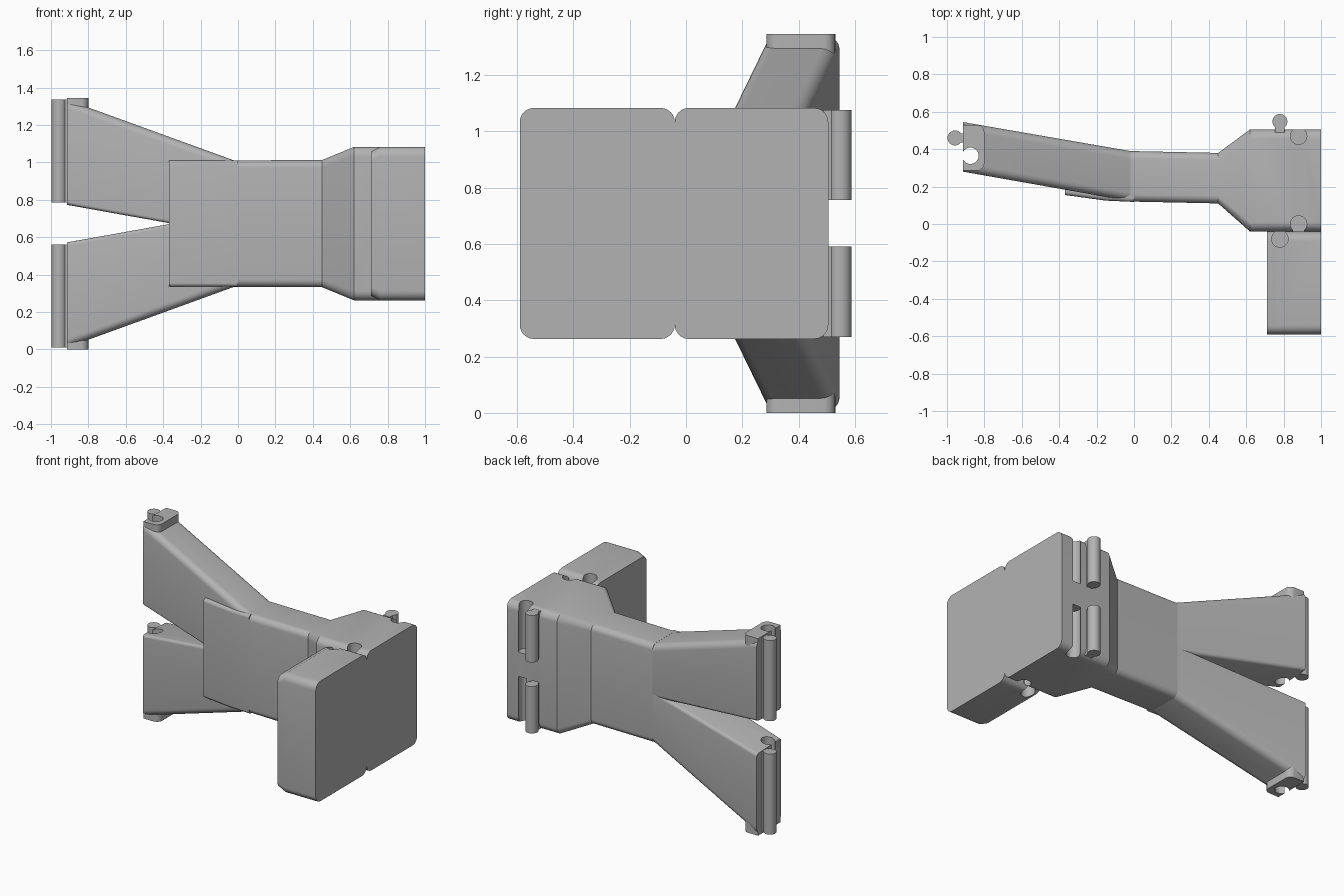
import bpy, bmesh, math
from mathutils import Vector

MID = 0.6725  # height of the mirror plane

if "Cube" in bpy.data.objects:
    bpy.data.objects.remove(bpy.data.objects["Cube"])

grey = bpy.data.materials.new("plain grey")
grey.use_nodes = True
grey.diffuse_color = (0.45, 0.45, 0.45, 1)
grey.node_tree.nodes["Principled BSDF"].inputs["Base Color"].default_value = (0.45, 0.45, 0.45, 1)


def rounded(corners, radii, steps=6):
    """Round each corner of a closed 3D outline."""
    out = []
    for i, p in enumerate(corners):
        a = p + (corners[i - 1] - p).normalized() * radii[i]
        b = p + (corners[(i + 1) % len(corners)] - p).normalized() * radii[i]
        mid = (a + b) / 2
        centre = mid + (mid - p)
        for k in range(steps + 1):
            t = k / steps * math.pi / 2
            out.append(centre + (a - centre) * math.cos(t) + (b - centre) * math.sin(t))
    return out


def skin(name, rings):
    """Join equal rings of points into a closed solid."""
    bm = bmesh.new()
    loops = [[bm.verts.new(p) for p in ring] for ring in rings]
    n = len(loops[0])
    for r, s in zip(loops, loops[1:]):
        for i in range(n):
            bm.faces.new((r[i], r[(i + 1) % n], s[(i + 1) % n], s[i]))
    bm.faces.new(loops[0])
    bm.faces.new(loops[-1])
    bmesh.ops.recalc_face_normals(bm, faces=bm.faces)
    mesh = bpy.data.meshes.new(name)
    bm.to_mesh(mesh)
    bm.free()
    mesh.materials.append(grey)
    obj = bpy.data.objects.new(name, mesh)
    bpy.context.collection.objects.link(obj)
    return obj


def loft(name, sections):
    """Sections along x: (x, front y, back y, half height, corner radius)."""
    rings = []
    for x, y0, y1, h, r in sections:
        quad = [Vector((x, y, MID + s * h)) for y, s in ((y0, -1), (y1, -1), (y1, 1), (y0, 1))]
        rings.append(rounded(quad, [r] * 4))
    return skin(name, rings)


def keyhole(name, x, y, r, half, reach, direction, z0, z1):
    """Upright rod with a neck that reaches out in the given direction."""
    d = Vector(direction)
    side = Vector((-d.y, d.x))
    start = math.asin(half / r)
    pts = []
    for k in range(25):
        t = start + (2 * math.pi - 2 * start) * k / 24
        pts.append(Vector((x, y)) + r * (d * math.cos(t) + side * math.sin(t)))
    for s in (-1, 1):
        pts.append(Vector((x, y)) + d * reach + side * (s * half))
    return skin(name, [[(p.x, p.y, z) for p in pts] for z in (z0, z1)])


def cut(obj, *cutters):
    bpy.context.view_layer.objects.active = obj
    for c in cutters:
        c.hide_render = True
        mod = obj.modifiers.new("cut", "BOOLEAN")
        mod.operation, mod.solver, mod.object = "DIFFERENCE", "EXACT", c
        bpy.ops.object.modifier_apply(modifier=mod.name)
        bpy.data.objects.remove(c)


def flip(z, sign):
    return MID + sign * (z - MID)


parts = []

# Head block, taper and neck in one loft
body = loft("body", [
    (1.0, -0.04, 0.505, 0.41, 0.05), (0.62, -0.04, 0.505, 0.41, 0.05),
    (0.45, 0.11, 0.38, 0.34, 0.04), (-0.02, 0.12, 0.39, 0.338, 0.04)])

# Raised plate running over the fork
plate = loft("front_plate", [
    (0.0, 0.118, 0.2, 0.337, 0.02), (-0.15, 0.125, 0.2, 0.337, 0.02),
    (-0.37, 0.155, 0.21, 0.337, 0.02)])

# Side box hinged to the front of the head
box = loft("side_box", [
    (0.71, -0.59, -0.04, 0.385, 0.05), (0.76, -0.59, -0.04, 0.41, 0.05),
    (1.0, -0.59, -0.04, 0.41, 0.05)])
parts += [body, plate, box]

for sign, label in ((1, "upper"), (-1, "lower")):
    # Fork arm with softly rounded long edges
    rings = []
    for x, y0, y1, front, back, top in ((-0.02, 0.122, 0.39, 0.61, 0.653, 1.01),
                                        (-0.915, 0.28, 0.545, 0.772, 0.785, 1.335)):
        quad = [Vector((x, y, flip(z, sign)))
                for y, z in ((y0, front), (y1, back), (y1, top), (y0, top))]
        rings.append(rounded(quad, [0.02, 0.02, 0.045, 0.045]))
    arm = skin(label + "_arm", rings)

    # Flat tab at the arm tip
    corners = [(-0.915, 0.285), (-0.8, 0.285), (-0.8, 0.53), (-0.915, 0.53)]
    tab = skin(label + "_tab", [
        rounded([Vector((x, y, flip(z, sign))) for x, y in corners],
                [0.005, 0.04, 0.04, 0.005]) for z in (1.22, 1.345)])

    # Socket through arm and tab, and the rod beside it
    for obj in (arm, tab):
        cut(obj, keyhole("cutter", -0.875, 0.365, 0.044, 0.02, 0.08, (-1, 0),
                         flip(0.6, sign), flip(1.4, sign)))
    arm_rod = keyhole(label + "_arm_rod", -0.957, 0.46, 0.04, 0.025, 0.06, (1, 0),
                      flip(0.785, sign), flip(1.335, sign))

    # Back rod and socket on the head
    head_rod = keyhole(label + "_head_rod", 0.78, 0.548, 0.04, 0.025, 0.06, (0, -1),
                       flip(0.755, sign), flip(1.075, sign))
    cut(body,
        keyhole("cutter", 0.88, 0.47, 0.044, 0.03, 0.08, (0, 1),
                flip(0.755, sign), flip(1.2, sign)),
        keyhole("cutter", 0.88, 0.0, 0.044, 0.03, 0.08, (0, -1),
                flip(1.0, sign), flip(1.2, sign)))
    cut(box, keyhole("cutter", 0.78, -0.08, 0.044, 0.03, 0.08, (0, 1),
                     flip(1.0, sign), flip(1.2, sign)))
    parts += [arm, tab, arm_rod, head_rod]

# Smooth the rounded edges, keep the rest crisp
bpy.ops.object.select_all(action="DESELECT")
for p in parts:
    p.select_set(True)
bpy.context.view_layer.objects.active = body
bpy.ops.object.shade_smooth_by_angle(angle=math.radians(25))
